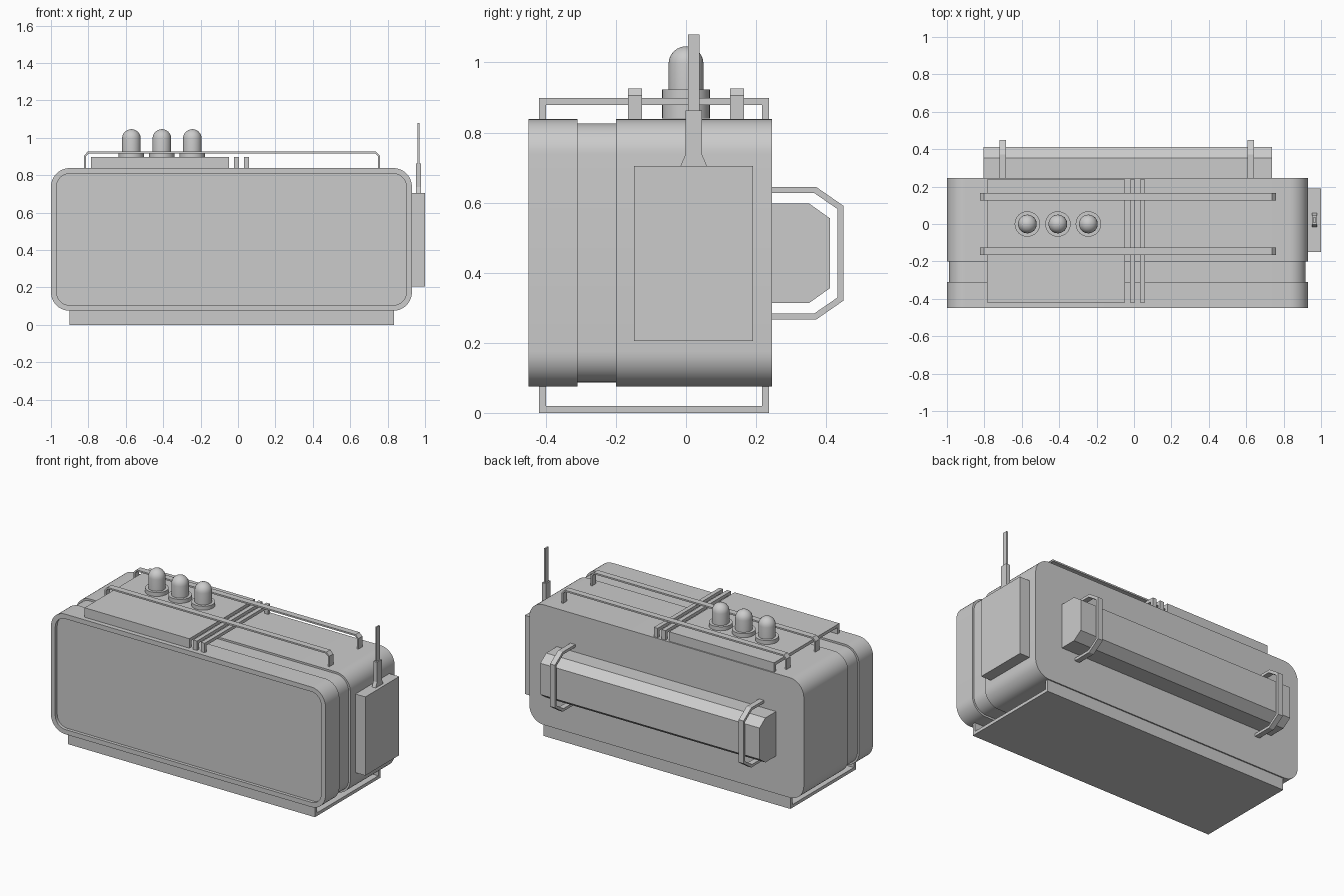
import bpy, bmesh, math

if "Cube" in bpy.data.objects:
    bpy.data.objects.remove(bpy.data.objects["Cube"])


def add_mesh(name, verts, faces, smooth=False):
    me = bpy.data.meshes.new(name)
    me.from_pydata(verts, [], faces)
    bm = bmesh.new()
    bm.from_mesh(me)
    bmesh.ops.recalc_face_normals(bm, faces=bm.faces)
    bm.to_mesh(me)
    bm.free()
    ob = bpy.data.objects.new(name, me)
    bpy.context.collection.objects.link(ob)
    if smooth:
        bpy.ops.object.select_all(action='DESELECT')
        bpy.context.view_layer.objects.active = ob
        ob.select_set(True)
        bpy.ops.object.shade_smooth_by_angle(angle=math.radians(35))
    return ob


def loft(name, loops, smooth=False):
    """Skin equal-length closed loops and cap both ends."""
    n = len(loops[0])
    faces = [(k*n + i, k*n + (i+1) % n, (k+1)*n + (i+1) % n, (k+1)*n + i)
             for k in range(len(loops)-1) for i in range(n)]
    faces += [tuple(range(n)), tuple(range((len(loops)-1)*n, len(loops)*n))]
    return add_mesh(name, [v for lp in loops for v in lp], faces, smooth)


def box(name, x0, x1, y0, y1, z0, z1):
    return loft(name, [[(x0, y0, z), (x1, y0, z), (x1, y1, z), (x0, y1, z)] for z in (z0, z1)])


def strap(name, outer, inner, place, w0, w1):
    """Bent flat bar: outer and inner 2D paths, extruded from w0 to w1."""
    n = len(outer)
    loops = []
    for o, i in zip(outer, inner):
        loops.append([place(o, w0), place(o, w1), place(i, w1), place(i, w0)])
    return loft(name, loops)


def yz(p, w):
    return (w, p[0], p[1])


def xz(p, w):
    return (p[0], w, p[1])


def rounded(y, inset, segs=10):
    """Rounded rectangle of the case outline at depth y."""
    r, pts = 0.1 - inset, []
    for cx, cz, a0 in ((0.83, 0.738, 0), (-0.9, 0.738, 90), (-0.9, 0.175, 180), (0.83, 0.175, 270)):
        for s in range(segs + 1):
            a = math.radians(a0 + 90*s/segs)
            pts.append((cx + r*math.cos(a), y, cz + r*math.sin(a)))
    return pts


# main case with recessed front panel and a groove around it
loft("case", [rounded(y, i) for y, i in (
    (-0.43, 0.03), (-0.45, 0.03), (-0.45, 0), (-0.31, 0), (-0.31, 0.012),
    (-0.2, 0.012), (-0.2, 0), (0.245, 0))], True)

# channel-shaped stand, top plate and two top straps (open at the ends)
Y0, Y1, T = -0.42, 0.237, 0.02


def channel(name, x0, x1, z_case, z_out):
    zi = z_out + (T if z_out < z_case else -T)
    strap(name, [(Y0, z_case), (Y0, z_out), (Y1, z_out), (Y1, z_case)],
          [(Y0+T, z_case), (Y0+T, zi), (Y1-T, zi), (Y1-T, z_case)], yz, x0, x1)


channel("stand", -0.9, 0.835, 0.085, 0)
channel("top_plate", -0.785, -0.048, 0.82, 0.898)
channel("top_strap_left", -0.021, 0.006, 0.82, 0.898)
channel("top_strap_right", 0.033, 0.06, 0.82, 0.898)

# carrying rails on top
rail_out = [(-0.823, 0.83), (-0.823, 0.905), (-0.803, 0.926), (0.738, 0.926), (0.758, 0.905), (0.758, 0.83)]
rail_in = [(-0.813, 0.83), (-0.813, 0.902), (-0.799, 0.916), (0.734, 0.916), (0.748, 0.902), (0.748, 0.83)]
for side, y in (("front", -0.146), ("back", 0.146)):
    strap("rail_" + side, rail_out, rail_in, xz, y-0.02, y+0.02)

# domed knobs with collars
profile = [(0.068, 0.84), (0.068, 0.923), (0.05, 0.923), (0.05, 0.996)]
profile += [(0.05*math.cos(math.radians(a)), 0.996 + 0.05*math.sin(math.radians(a))) for a in (15, 30, 45, 60, 75, 86)]
for k, x in enumerate((-0.57, -0.407, -0.244)):
    loft("knob_%d" % (k+1), [[(x + r*math.cos(2*math.pi*i/32), r*math.sin(2*math.pi*i/32), z)
                              for i in range(32)] for r, z in profile], True)

# side box and antenna
box("side_box", 0.925, 1.0, -0.149, 0.191, 0.205, 0.705)
cy = 0.022
loft("antenna_base", [[(0.966+sx*0.013, cy+sy*h, z) for sx, sy in ((-1, -1), (1, -1), (1, 1), (-1, 1))]
                      for h, z in ((0.038, 0.704), (0.024, 0.737), (0.024, 0.863))])
box("antenna_rod", 0.961, 0.971, cy-0.016, cy+0.016, 0.86, 1.08)

# chamfered canister on the back, held by two brackets
can = [(0.24, 0.597), (0.352, 0.597), (0.411, 0.555), (0.411, 0.356), (0.352, 0.314), (0.24, 0.314)]
loft("back_canister", [[(x, y, z) for y, z in can] for x in (-0.805, 0.737)])
br_out = [(0.235, 0.645), (0.371, 0.645), (0.449, 0.591), (0.449, 0.32), (0.371, 0.266), (0.235, 0.266)]
br_in = [(0.235, 0.628), (0.365, 0.628), (0.432, 0.582), (0.432, 0.329), (0.365, 0.283), (0.235, 0.283)]
for side, x in (("left", -0.702), ("right", 0.624)):
    strap("bracket_" + side, br_out, br_in, yz, x-0.017, x+0.017)
